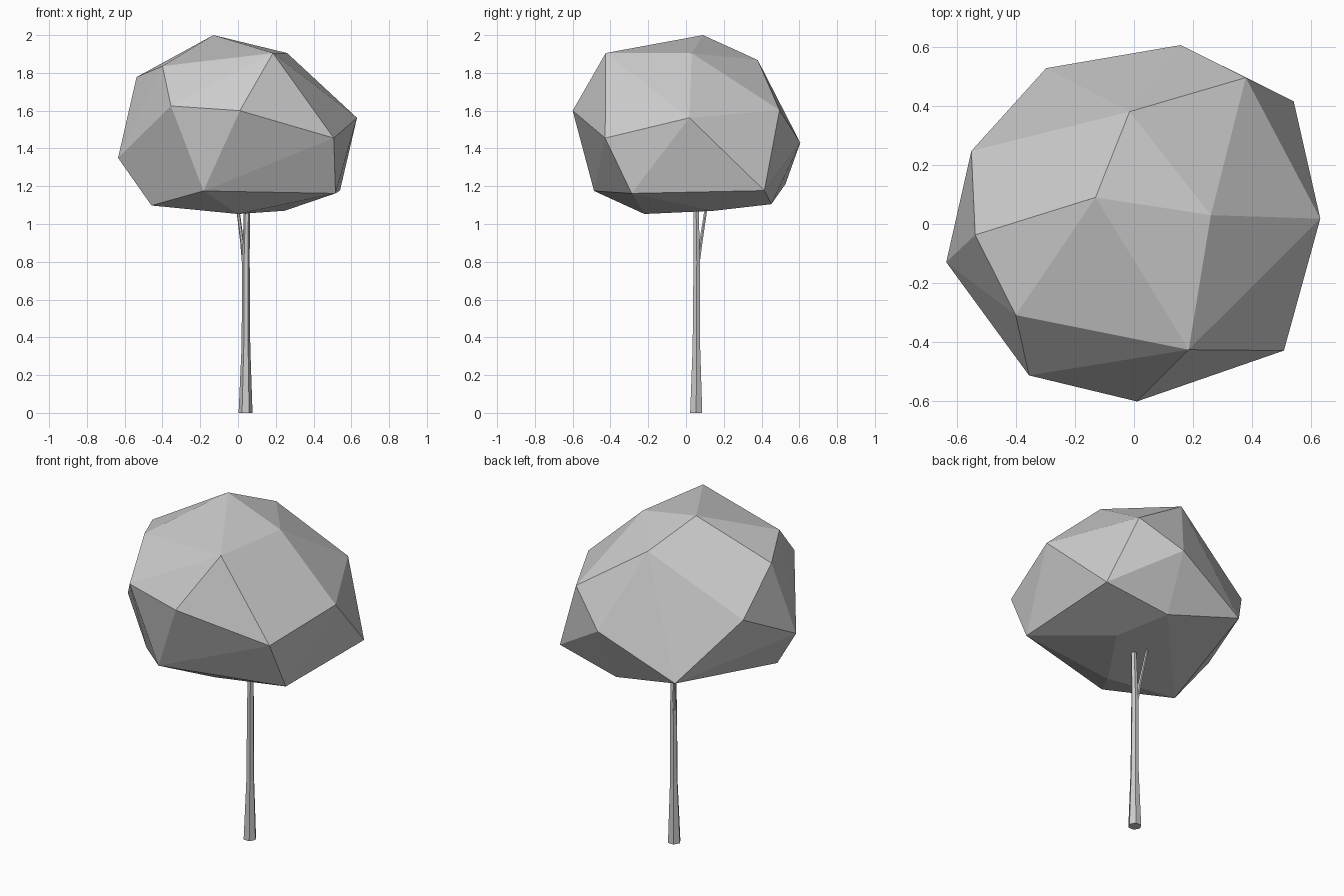
import bpy, bmesh, math

if "Cube" in bpy.data.objects:
    bpy.data.objects.remove(bpy.data.objects["Cube"])


def finish(bm, name):
    bmesh.ops.recalc_face_normals(bm, faces=bm.faces)
    mesh = bpy.data.meshes.new(name)
    bm.to_mesh(mesh)
    bm.free()
    bpy.context.collection.objects.link(bpy.data.objects.new(name, mesh))


def hull(name, points):
    bm = bmesh.new()
    for p in points:
        bm.verts.new(p)
    res = bmesh.ops.convex_hull(bm, input=bm.verts)
    loose = [v for v in bm.verts if not v.link_faces]
    bmesh.ops.delete(bm, geom=loose, context='VERTS')
    finish(bm, name)


def tube(name, path, sides=6):
    """Tapered tube through (x, y, z, radius) stations with capped ends."""
    bm = bmesh.new()
    rings = []
    for x, y, z, r in path:
        angles = [2 * math.pi * i / sides for i in range(sides)]
        rings.append([bm.verts.new((x + r * math.cos(a), y + r * math.sin(a), z))
                      for a in angles])
    for lo, hi in zip(rings, rings[1:]):
        for i in range(sides):
            j = (i + 1) % sides
            bm.faces.new((lo[i], lo[j], hi[j], hi[i]))
    bm.faces.new(rings[0][::-1])
    bm.faces.new(rings[-1])
    finish(bm, name)


# Faceted crown: irregular boulder-like hull, grouped by height
top = [(-0.13, 0.09, 2.0), (0.26, 0.03, 1.905), (0.185, -0.425, 1.905),
       (-0.4, -0.308, 1.836), (-0.537, -0.037, 1.778), (-0.015, 0.38, 1.868)]
middle = [(-0.355, -0.512, 1.625), (0.01, -0.6, 1.6), (0.507, -0.428, 1.455),
          (0.63, 0.018, 1.562), (0.378, 0.495, 1.603), (0.158, 0.605, 1.43),
          (-0.55, 0.247, 1.55), (-0.635, -0.129, 1.35)]
bottom = [(-0.297, 0.527, 1.212), (0.54, 0.415, 1.177), (0.516, -0.288, 1.162),
          (-0.183, -0.487, 1.175), (-0.458, -0.205, 1.098), (0.143, 0.452, 1.105),
          (0.246, 0.148, 1.07), (0.0, -0.22, 1.053)]
hull("crown", top + middle + bottom)

# Trunk, flared at the base
tube("trunk", [(0.04, 0.054, 0, 0.037), (0.042, 0.055, 0.35, 0.023),
               (0.042, 0.057, 0.8, 0.020), (0.048, 0.053, 1.13, 0.015)])

# Side branch forking off below the crown
tube("branch", [(0.033, 0.062, 0.79, 0.012), (0.022, 0.078, 0.9, 0.010),
                (-0.006, 0.112, 1.12, 0.008)])
